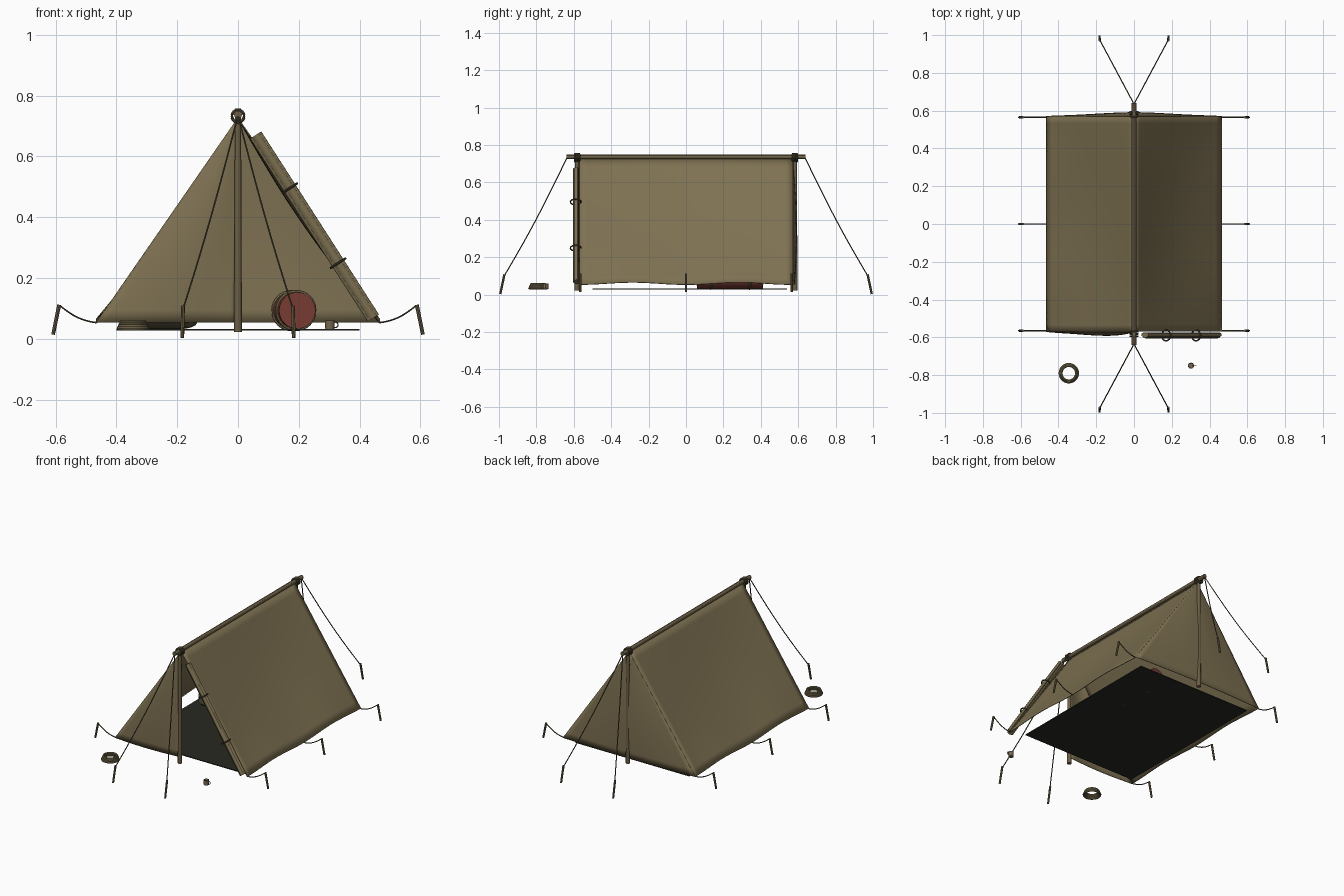
import bpy, bmesh, math
from mathutils import Vector

if "Cube" in bpy.data.objects:
    bpy.data.objects.remove(bpy.data.objects["Cube"], do_unlink=True)


def material(name, rgb):
    m = bpy.data.materials.new(name)
    m.use_nodes = True
    m.diffuse_color = (*rgb, 1)
    bsdf = m.node_tree.nodes["Principled BSDF"]
    bsdf.inputs["Base Color"].default_value = (*rgb, 1)
    bsdf.inputs["Roughness"].default_value = 0.9
    return m


CANVAS = material("olive canvas", (0.21, 0.167, 0.085))
WOOD = material("brown wood", (0.15, 0.115, 0.06))
ROPE = material("dark rope", (0.085, 0.07, 0.04))
SHEET = material("black groundsheet", (0.022, 0.022, 0.016))
RED = material("red blanket", (0.19, 0.045, 0.033))
PACK = material("dark olive cloth", (0.09, 0.08, 0.045))
METAL = material("dull metal", (0.18, 0.14, 0.08))

HALF, APEX, HEM, END = 0.465, 0.725, 0.053, 0.57
sin, pi = math.sin, math.pi


def finish(name, bm, mat, smooth=True):
    bmesh.ops.recalc_face_normals(bm, faces=bm.faces)
    me = bpy.data.meshes.new(name)
    bm.to_mesh(me)
    bm.free()
    me.materials.append(mat)
    ob = bpy.data.objects.new(name, me)
    bpy.context.collection.objects.link(ob)
    if smooth:
        bpy.ops.object.select_all(action="DESELECT")
        ob.select_set(True)
        bpy.context.view_layer.objects.active = ob
        bpy.ops.object.shade_smooth_by_angle()
    return ob


def cloth(name, f, nu, nv):
    """Thin fabric panel from a function of u and v."""
    bm = bmesh.new()
    rows = [[bm.verts.new(f(i / nu, j / nv)) for i in range(nu + 1)] for j in range(nv + 1)]
    for a, b in zip(rows, rows[1:]):
        for i in range(nu):
            bm.faces.new((a[i], a[i + 1], b[i + 1], b[i]))
    ob = finish(name, bm, CANVAS)
    mod = ob.modifiers.new("thickness", "SOLIDIFY")
    mod.thickness, mod.offset = 0.004, 0
    return ob


def tube(name, points, r, mat, r_end=None, sides=12, closed=False):
    """Sweep a circle along a path, tapering to r_end."""
    pts = [Vector(p) for p in points]
    n = len(pts)
    r_end = r if r_end is None else r_end
    bm, rings = bmesh.new(), []
    for i, p in enumerate(pts):
        nxt = pts[(i + 1) % n] if closed else pts[min(i + 1, n - 1)]
        prv = pts[i - 1] if closed else pts[max(i - 1, 0)]
        q = (nxt - prv).to_track_quat("Z", "Y")
        rad = r + (r_end - r) * i / (n - 1)
        rings.append([bm.verts.new(p + q @ Vector((rad * math.cos(k * 2 * pi / sides),
                                                   rad * sin(k * 2 * pi / sides), 0)))
                      for k in range(sides)])
    pairs = list(zip(rings, rings[1:]))
    if closed:
        pairs.append((rings[-1], rings[0]))
    else:
        bm.faces.new(rings[0])
        bm.faces.new(rings[-1])
    for a, b in pairs:
        for k in range(sides):
            bm.faces.new((a[k], a[(k + 1) % sides], b[(k + 1) % sides], b[k]))
    return finish(name, bm, mat)


def ring(name, centre, axis, radius, r, mat, steps=24):
    q = Vector(axis).to_track_quat("Z", "Y")
    pts = [Vector(centre) + q @ Vector((radius * math.cos(i * 2 * pi / steps),
                                        radius * sin(i * 2 * pi / steps), 0))
           for i in range(steps)]
    return tube(name, pts, r, mat, sides=8, closed=True)


# Sloping walls, sagging inward and scalloped between the pegs
def wall(side):
    def f(u, v):
        y = END * (2 * u - 1)
        sag = 0.022 * sin(pi * v) * sin(pi * u)
        lift = 0.012 * v ** 4 * sin(2 * pi * u) ** 2
        return (side * (HALF * v - sag * 0.82), y, APEX - (APEX - HEM) * v - sag * 0.57 + lift)
    return f


for side, label in ((1, "left"), (-1, "right")):
    cloth(label + "_wall", wall(side), 32, 16)


# Closed front flap and back panel, bulging outward
def end_panel(x0, x1, out, bulge):
    def f(u, v):
        t = 0.01 + 0.99 * v
        return ((x0 + (x1 - x0) * u) * t, out * (END + bulge * sin(pi * u) * sin(pi * t * 0.8)),
                APEX - (APEX - HEM) * t)
    return f


cloth("front_flap", end_panel(-HALF, 0, -1, 0.02), 16, 16)
cloth("back_panel", end_panel(-HALF, HALF, 1, 0.02), 24, 16)

# Rolled flap tied along the open front edge
top, low = Vector((0.058, -0.59, 0.67)), Vector((0.445, -0.59, 0.068))
along = (low - top).normalized()
across = Vector((-along.z, 0, along.x))
for k, (off, depth, rad) in enumerate(((0, 0, 0.015), (0.011, 0.004, 0.011), (-0.011, 0.004, 0.011))):
    d = across * off + Vector((0, depth, 0))
    tube("rolled_flap_%d" % k, [top + d, low + d], rad, CANVAS)
for k, t in enumerate((0.29, 0.7)):
    ring("flap_tie_%d" % k, top.lerp(low, t), along, 0.028, 0.004, ROPE)

# Frame poles and lashings
tube("ridge_pole", [(0, -0.64, 0.737), (0, 0.64, 0.737)], 0.013, WOOD)
for e, label in ((-1, "front"), (1, "back")):
    tube(label + "_pole", [(0, e * 0.583, 0.022), (0, e * 0.583, 0.757)], 0.013, WOOD, 0.010)
    for k in range(3):
        ring("%s_lashing_%d" % (label, k), (0, e * (0.57 + 0.012 * k), 0.732), (0, 1, 0),
             0.02, 0.005, ROPE)

    # End guy lines and pegs
    for s in (-1, 1):
        start, stop = Vector((0, e * 0.635, 0.735)), Vector((s * 0.18, e * 0.972, 0.1))
        line = [start.lerp(stop, i / 10) - Vector((0, 0, 0.02 * sin(pi * i / 10)))
                for i in range(11)]
        tube("%s_guy_line" % label, line, 0.003, ROPE, sides=6)
        tube("%s_guy_peg" % label, [(s * 0.181, e * 0.971, 0.108), (s * 0.183, e * 0.993, 0.003)],
             0.0065, WOOD, 0.006, sides=8)

# Side lines and pegs
for s in (-1, 1):
    for y in (-END + 0.005, 0, END - 0.005):
        start, stop = Vector((s * HALF, y, HEM)), Vector((s * 0.587, y, 0.11))
        line = [start.lerp(stop, i / 8) - Vector((0, 0, 0.012 * sin(pi * i / 8))) for i in range(9)]
        tube("side_line", line, 0.003, ROPE, sides=6)
        tube("side_peg", [(s * 0.588, y, 0.112), (s * 0.608, y, 0.014)],
             0.0065, WOOD, 0.006, sides=8)

# Groundsheet
bm = bmesh.new()
bmesh.ops.create_cube(bm, size=1)
for v in bm.verts:
    v.co = (v.co.x * 0.8, v.co.y * 1.04 + 0.02, v.co.z * 0.006 + 0.03)
finish("groundsheet", bm, SHEET, smooth=False)

# Rolled blanket with straps
a, b = Vector((0.195, 0.06, 0.093)), Vector((0.172, 0.41, 0.093))
tube("blanket_roll", [a, b], 0.06, RED, sides=32)
for k, t in enumerate((0.2, 0.8)):
    ring("blanket_strap_%d" % k, a.lerp(b, t), b - a, 0.062, 0.006, CANVAS, 32)

# Soft pack beside the blanket
bm = bmesh.new()
bmesh.ops.create_cube(bm, size=1)
bmesh.ops.bevel(bm, geom=bm.edges[:], offset=0.25, segments=4, profile=0.5, affect="EDGES")
for v in bm.verts:
    v.co = (v.co.x * 0.24 - 0.255, v.co.y * 0.3 + 0.24, v.co.z * 0.08 + 0.072)
finish("soft_pack", bm, PACK)

# Rope coil by the entrance
for k in range(4):
    ring("rope_coil_%d" % k, (-0.345, -0.79, 0.034 + 0.007 * k), (0, 0, 1),
         0.048 - 0.003 * k, 0.006, CANVAS, 32)

# Tin mug with a hollow inside and a handle
bm = bmesh.new()
profile = [(0.001, 0.03), (0.015, 0.03), (0.016, 0.06), (0.014, 0.06), (0.013, 0.034), (0.001, 0.034)]
verts = [bm.verts.new((r, 0, z)) for r, z in profile]
edges = [bm.edges.new(p) for p in zip(verts, verts[1:])]
bmesh.ops.spin(bm, geom=verts + edges, cent=(0, 0, 0), axis=(0, 0, 1), angle=2 * pi,
               steps=20, use_merge=True)
mug = finish("mug", bm, METAL)
mug.location = (0.302, -0.75, 0)
ring("mug_handle", (0.32, -0.75, 0.046), (0, 1, 0), 0.009, 0.002, METAL, 16)
